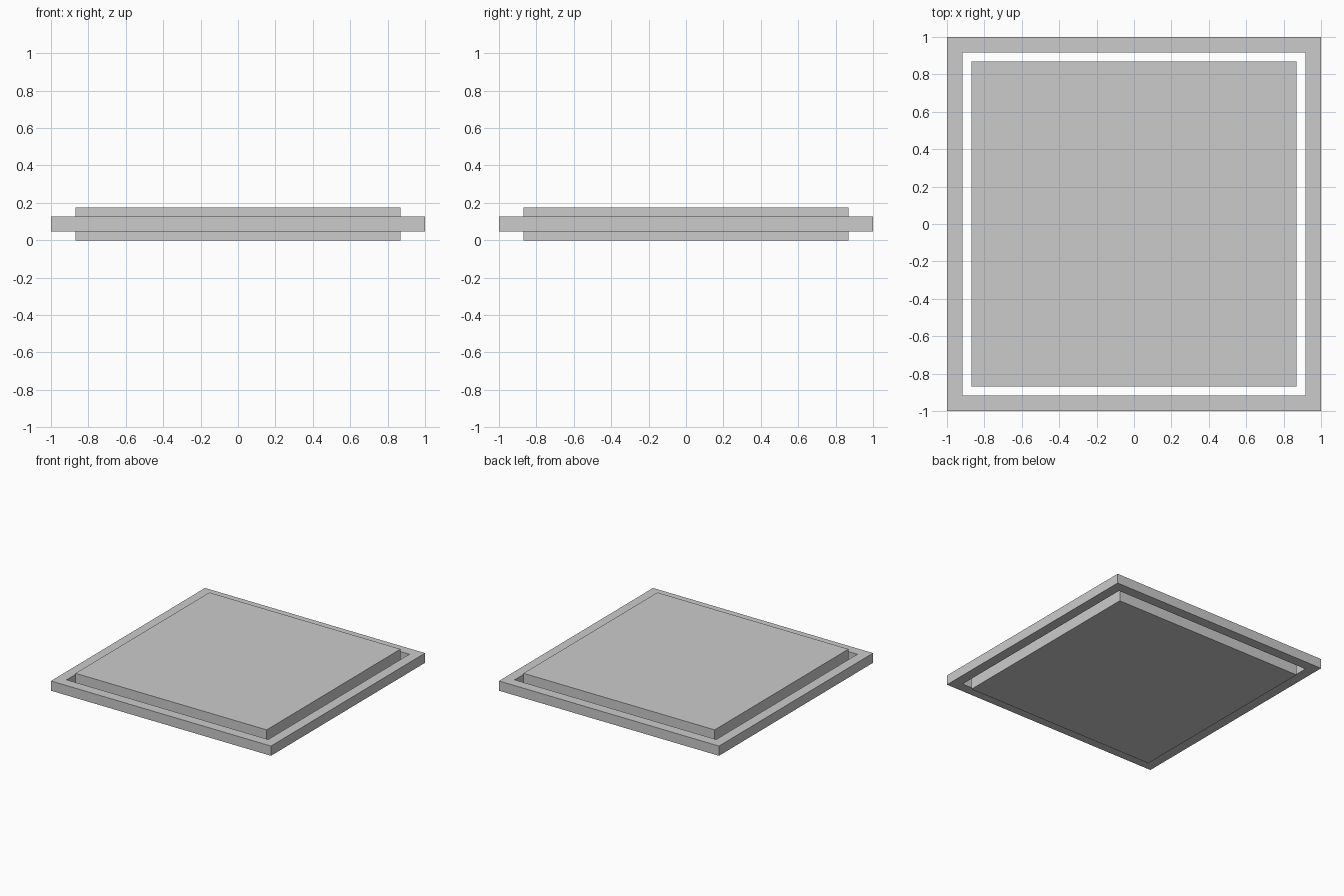
import bpy, bmesh

if "Cube" in bpy.data.objects:
    bpy.data.objects.remove(bpy.data.objects["Cube"])


def make_object(name, bm):
    bmesh.ops.recalc_face_normals(bm, faces=bm.faces)
    mesh = bpy.data.meshes.new(name)
    bm.to_mesh(mesh)
    bm.free()
    obj = bpy.data.objects.new(name, mesh)
    bpy.context.collection.objects.link(obj)
    return obj


def square(bm, half, z):
    corners = [(-1, -1), (1, -1), (1, 1), (-1, 1)]
    return [bm.verts.new((x * half, y * half, z)) for x, y in corners]


# Central slab
bm = bmesh.new()
low, high = square(bm, 0.869, 0.0), square(bm, 0.869, 0.176)
bm.faces.new(low)
bm.faces.new(high)
for i in range(4):
    j = (i + 1) % 4
    bm.faces.new((low[i], low[j], high[j], high[i]))
make_object("center_panel", bm)

# Square frame floating around the slab: rectangular section swept round four corners
bm = bmesh.new()
section = [(1.0, 0.048), (1.0, 0.128), (0.916, 0.128), (0.916, 0.048)]
rings = [square(bm, half, z) for half, z in section]
for k in range(4):
    a, b = rings[k], rings[(k + 1) % 4]
    for i in range(4):
        j = (i + 1) % 4
        bm.faces.new((a[i], a[j], b[j], b[i]))
make_object("outer_frame", bm)
